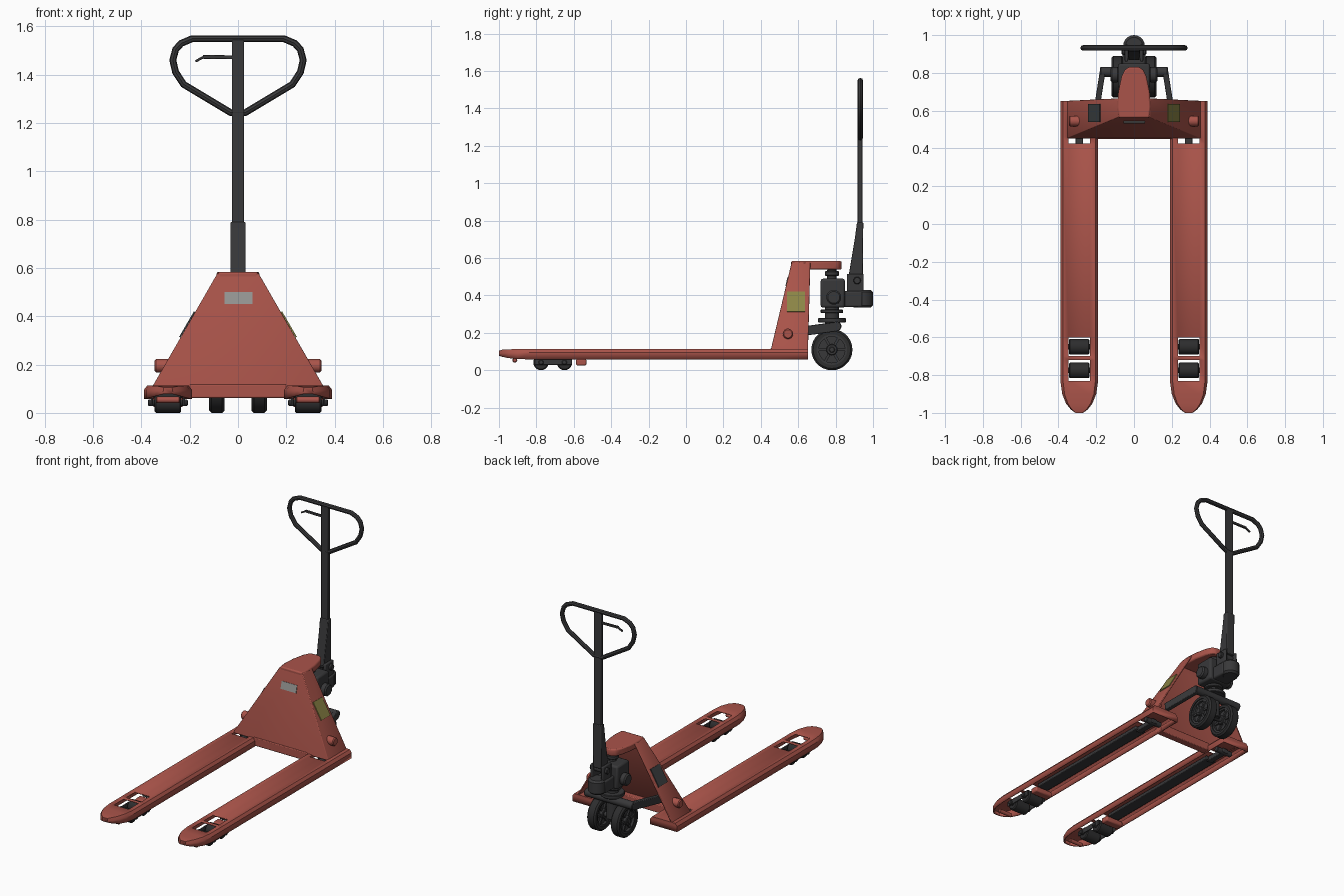
import bpy, bmesh, math
from mathutils import Vector, Matrix

if "Cube" in bpy.data.objects:
    bpy.data.objects.remove(bpy.data.objects["Cube"])

def material(name, c):
    m = bpy.data.materials.new(name)
    m.diffuse_color = (*c, 1)
    m.use_nodes = True
    m.node_tree.nodes["Principled BSDF"].inputs["Base Color"].default_value = m.diffuse_color
    return m

RED = material("red_paint", (0.40, 0.088, 0.068))
BLACK = material("black_metal", (0.040, 0.040, 0.042))
RUBBER = material("dark_rubber", (0.026, 0.026, 0.027))
GREY = material("grey_label", (0.30, 0.30, 0.29))
OLIVE = material("olive_label", (0.26, 0.23, 0.06))
SLATE = material("slate_label", (0.045, 0.050, 0.052))

def finish(name, bm, mat, bevel=0, solid=0):
    me = bpy.data.meshes.new(name)
    bm.to_mesh(me)
    bm.free()
    me.materials.append(mat)
    ob = bpy.data.objects.new(name, me)
    bpy.context.collection.objects.link(ob)
    if solid:
        m = ob.modifiers.new("thickness", 'SOLIDIFY')
        m.thickness, m.offset = solid, -1
    if bevel:
        m = ob.modifiers.new("bevel", 'BEVEL')
        m.width, m.segments, m.limit_method = bevel, 2, 'ANGLE'
    return ob

def box(name, loc, size, mat, rot=None, bevel=0):
    bm = bmesh.new()
    bmesh.ops.create_cube(bm, size=1)
    M = Matrix.Translation(loc) @ (rot or Matrix()) @ Matrix.Diagonal((*size, 1))
    bm.transform(M)
    return finish(name, bm, mat, bevel)

def bar(name, p, q, w, h, mat, bevel=0.004):
    """Rectangular bar from p to q; h lies towards world z."""
    p, q = Vector(p), Vector(q)
    rot = (q - p).to_track_quat('Y', 'Z').to_matrix().to_4x4()
    return box(name, (p + q) / 2, (w, (q - p).length, h), mat, rot, bevel)

def lathe(name, loc, axis, prof, mat, n=24):
    """Revolve closed (radius, height) loop or axis-to-axis profile."""
    bm = bmesh.new()
    vs = [bm.verts.new((r, 0, z)) for r, z in prof]
    es = [bm.edges.new((vs[i], vs[(i + 1) % len(vs)])) for i in range(len(vs))
          if not (prof[i][0] == 0 and prof[(i + 1) % len(vs)][0] == 0)]
    bmesh.ops.spin(bm, geom=vs + es, cent=(0, 0, 0), axis=(0, 0, 1), angle=2 * math.pi, steps=n)
    bmesh.ops.remove_doubles(bm, verts=bm.verts, dist=1e-5)
    bmesh.ops.recalc_face_normals(bm, faces=bm.faces)
    bm.transform(Matrix.Translation(loc) @ Vector(axis).to_track_quat('Z', 'Y').to_matrix().to_4x4())
    return finish(name, bm, mat)

def cyl(name, p, q, r, mat, n=20, b=0.004):
    d = Vector(q) - Vector(p)
    L = d.length
    return lathe(name, p, d, [(0, 0), (r - b, 0), (r, b), (r, L - b), (r - b, L), (0, L)], mat, n)

def prism(name, pts, depth, mat, bevel=0):
    """Extrude a polygon of 3D points along vector depth."""
    bm = bmesh.new()
    f = bm.faces.new([bm.verts.new(p) for p in pts])
    ex = bmesh.ops.extrude_face_region(bm, geom=[f])
    bmesh.ops.translate(bm, vec=depth, verts=[v for v in ex['geom'] if isinstance(v, bmesh.types.BMVert)])
    bmesh.ops.recalc_face_normals(bm, faces=bm.faces)
    return finish(name, bm, mat, bevel)

def tube(name, pts, r, mat, cyclic=False):
    cu = bpy.data.curves.new(name, 'CURVE')
    cu.dimensions, cu.bevel_depth, cu.bevel_resolution, cu.use_fill_caps = '3D', r, 2, True
    sp = cu.splines.new('POLY')
    sp.points.add(len(pts) - 1)
    for s, p in zip(sp.points, pts):
        s.co = (*p, 1)
    sp.use_cyclic_u = cyclic
    cu.materials.append(mat)
    ob = bpy.data.objects.new(name, cu)
    bpy.context.collection.objects.link(ob)
    bpy.ops.object.select_all(action='DESELECT')
    ob.select_set(True)
    bpy.context.view_layer.objects.active = ob
    bpy.ops.object.convert(target='MESH')

# Forks: inverted channels with roller slots and a heel slot
def fork(name, cx):
    full = (0.1, 0.113, 0.058)
    secs = [(y, *full) for y in (0.652, 0.46, 0.425, -0.6, -0.7, -0.72, -0.83)]
    secs += [(-0.9, 0.09, 0.113, 0.06), (-0.95, 0.07, 0.112, 0.065),
             (-0.982, 0.045, 0.11, 0.072), (-1, 0.02, 0.105, 0.078)]
    bm = bmesh.new()
    rows = []
    for y, w, t, b in secs:
        prof = [(-1, b), (-1, t - .018), (-.86, t), (-.57, t), (.57, t), (.86, t), (1, t - .018), (1, b)]
        rows.append([bm.verts.new((cx + u * w, y, z)) for u, z in prof])
    for i in range(len(rows) - 1):
        for j in range(7):
            if j == 3 and i in (1, 3, 5):
                continue                       # open slots
            bm.faces.new((rows[i][j], rows[i + 1][j], rows[i + 1][j + 1], rows[i][j + 1]))
    bm.faces.new(rows[0])
    bm.faces.new(rows[-1])
    bmesh.ops.recalc_face_normals(bm, faces=bm.faces)
    bm.faces.ensure_lookup_table()
    if bm.faces[2].normal.z < 0:
        bmesh.ops.reverse_faces(bm, faces=bm.faces)
    finish(name, bm, RED, solid=0.007)

for s, side in ((-1, "left"), (1, "right")):
    x = s * 0.29
    fork(side + "_fork", x)
    # Push rod and heel rocker inside the channel
    box(side + "_push_rod", (x, -0.07, 0.078), (0.08, 0.96, 0.022), BLACK, bevel=0.005)
    box(side + "_heel_link", (x, 0.47, 0.075), (0.04, 0.16, 0.03), BLACK, bevel=0.004)
    cyl(side + "_heel_pin", (x - 0.06, 0.53, 0.075), (x + 0.06, 0.53, 0.075), 0.018, BLACK, 12)
    # Load rollers in a bogie
    for k, y in enumerate((-0.65, -0.775)):
        cyl(f"{side}_load_roller_{k}", (x - .055, y, .041), (x + .055, y, .041), .041, RUBBER, 20, .006)
        cyl(f"{side}_roller_axle_{k}", (x - .082, y, .042), (x + .082, y, .042), .014, BLACK, 12)
    for d in (-1, 1):
        box(f"{side}_bogie_plate_{d}", (x + d * .066, -.71, .045), (.01, .2, .034), BLACK, bevel=.004)
    box(side + "_bogie_bracket", (x, -.56, .043), (.13, .055, .036), RED, bevel=.008)
    cyl(side + "_entry_roller", (x - .05, -.915, .054), (x + .05, -.915, .054), .013, RED, 12)
    # Torsion shaft boss
    cyl(side + "_shaft_boss", (s * .25, .545, .195), (s * .345, .545, .195), .028, RED, 14, .006)
    # Lifting yoke arm
    bar(side + "_yoke_arm", (s * .205, .56, .2), (s * .165, .815, .235), .03, .05, BLACK)
    # Steering wheel: tyre, hub and spokes
    wx = s * .0875
    lathe(side + "_steer_tyre", (wx, .78, .11), (1, 0, 0),
          [(.082, -.032), (.1, -.032), (.11, -.022), (.11, .022), (.1, .032), (.082, .032)], RUBBER, 28)
    lathe(side + "_steer_rim", (wx, .78, .11), (1, 0, 0),
          [(.07, -.026), (.083, -.026), (.083, .026), (.07, .026)], BLACK, 28)
    cyl(side + "_steer_hub", (wx - .033, .78, .11), (wx + .033, .78, .11), .03, BLACK, 16)
    cyl(side + "_steer_web", (wx - .01, .78, .11), (wx + .01, .78, .11), .074, BLACK, 24, .001)
    for k in range(6):
        a = k * math.pi / 3
        box(f"{side}_spoke_{k}", (wx, .78 + .05 * math.cos(a), .11 + .05 * math.sin(a)),
            (.04, .05, .014), BLACK, Matrix.Rotation(a, 4, 'X'))
    # Side label on the sloping panel
    box(side + "_side_label", (s * .2105, .588, .366), (.122, .095, .006),
        OLIVE if s > 0 else SLATE, Matrix.Rotation(s * 1.045, 4, 'Y'))

# Tower: folded sheet, open at the back
bm = bmesh.new()
def ring(z, x, yf, yb):
    return [bm.verts.new(p) for p in ((-x, yb, z), (-x, yf, z), (x, yf, z), (x, yb, z))]
lo, hi = ring(.108, .355, .453, .652), ring(.578, .085, .565, .665)
for i in range(3):
    bm.faces.new((lo[i], lo[i + 1], hi[i + 1], hi[i]))
bm.faces.new(hi)
finish("tower_shell", bm, RED, bevel=0.005, solid=0.01)
box("heel_crossmember", (0, .475, .09), (.4, .05, .056), RED, bevel=.005)
box("front_label", (0.002, .54, .475), (.115, .05, .006), GREY, Matrix.Rotation(1.339, 4, 'X'))

# Top arm reaching over the pump
half = [(.082, .562), (.088, .62), (.083, .7), (.066, .78), (.05, .815), (.025, .832)]
outline = half + [(-x, y) for x, y in reversed(half)]
prism("top_arm", [(x, y, .538) for x, y in outline], (0, 0, .046), RED, .008)

# Pump body, ram and turntable
box("pump_body", (0, .785, .412), (.17, .13, .155), BLACK, bevel=.012)
cyl("pump_reservoir", (0, .943, .335), (0, .943, .43), .057, BLACK, 20, .012)
box("pump_bridge", (0, .885, .38), (.12, .12, .085), BLACK, bevel=.01)
for s in (-1, 1):
    cyl("pump_side_port", (s * .08, .79, .39), (s * .125, .79, .39), .04, BLACK, 14, .008)
    box("handle_pivot_ear", (s * .04, .905, .465), (.018, .09, .1), BLACK, bevel=.006)
cyl("handle_pivot_pin", (-.065, .915, .48), (.065, .915, .48), .02, BLACK, 14)
cyl("lift_ram", (0, .78, .48), (0, .78, .54), .025, BLACK)
cyl("ram_collar", (0, .78, .505), (0, .78, .53), .038, BLACK)
cyl("pump_neck", (0, .78, .1), (0, .78, .34), .038, BLACK)
cyl("upper_turntable", (0, .78, .305), (0, .78, .325), .06, BLACK)
cyl("lower_turntable", (0, .78, .255), (0, .78, .28), .075, BLACK)
cyl("yoke_shaft", (-.18, .805, .235), (.18, .805, .235), .026, BLACK)
cyl("steer_axle", (-.125, .78, .11), (.125, .78, .11), .016, BLACK, 14)

# Handle: tapered base, mast, grip loop and release lever
prism("handle_base", [(-.031, y, z) for y, z in ((.868, .495), (.945, .495), (.948, .79), (.914, .79), (.902, .7))],
      (.062, 0, 0), BLACK, .004)
box("handle_mast", (0, .931, 1.16), (.05, .026, .77), BLACK, bevel=.004)
grip = [(.03, 1.243), (.225, 1.36), (.258, 1.41), (.27, 1.46), (.258, 1.505), (.235, 1.53), (.19, 1.549)]
loop = grip + [(-x, z) for x, z in reversed(grip)]
tube("grip_loop", [(x, .932, z) for x, z in loop], .0145, BLACK, True)
bar("lever_arm", (-.015, .925, 1.472), (-.145, .925, 1.474), .012, .016, BLACK, .003)
bar("lever_tip", (-.14, .925, 1.475), (-.176, .925, 1.455), .012, .01, BLACK, .003)

# Smooth curved faces, keep edges sharp
bpy.ops.object.select_all(action='DESELECT')
for ob in bpy.context.scene.objects:
    ob.select_set(True)
    bpy.context.view_layer.objects.active = ob
bpy.ops.object.shade_smooth_by_angle(angle=math.radians(35))
